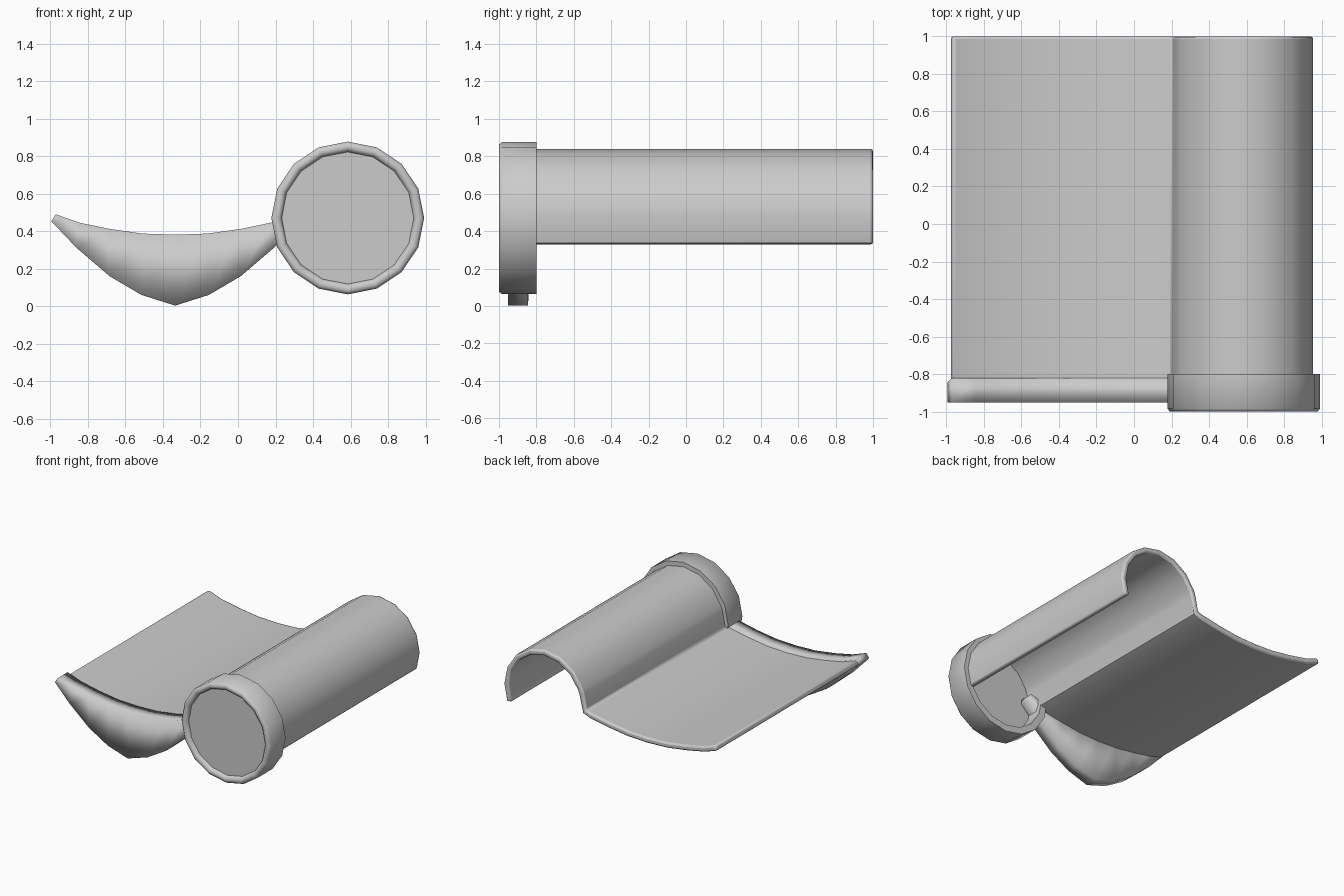
import bpy, bmesh, math
from mathutils import Vector

if "Cube" in bpy.data.objects:
    bpy.data.objects.remove(bpy.data.objects["Cube"])

CX, CZ = 0.585, 0.47      # axis of the roll and its round end cap


def finish(bm, name, angle):
    bmesh.ops.recalc_face_normals(bm, faces=bm.faces)
    me = bpy.data.meshes.new(name)
    bm.to_mesh(me)
    bm.free()
    ob = bpy.data.objects.new(name, me)
    bpy.context.collection.objects.link(ob)
    bpy.ops.object.select_all(action='DESELECT')
    ob.select_set(True)
    bpy.context.view_layer.objects.active = ob
    bpy.ops.object.shade_smooth_by_angle(angle=math.radians(angle))
    return ob


def strip_solid(upper, lower, y0, y1_upper, y1_lower):
    """Solid between two matching xz polylines, from y0 to y1."""
    bm = bmesh.new()
    rows = [[bm.verts.new((u[0], y0, u[1])), bm.verts.new((u[0], y1_upper, u[1])),
             bm.verts.new((l[0], y1_lower, l[1])), bm.verts.new((l[0], y0, l[1]))]
            for u, l in zip(upper, lower)]
    for a, b in zip(rows, rows[1:]):
        for k in range(4):
            j = (k + 1) % 4
            bm.faces.new((a[k], a[j], b[j], b[k]))
    bm.faces.new(rows[0])
    bm.faces.new(rows[-1])
    return bm


# S-shaped tile body: shallow pan running into a raised roll
pan = [(-0.965, 0.475), (-0.85, 0.435), (-0.69, 0.404), (-0.52, 0.38), (-0.34, 0.373),
       (-0.17, 0.38), (0.0, 0.404), (0.16, 0.434), (0.205, 0.447)]
roll = [(CX + 0.37 * math.cos(math.radians(a)), CZ + 0.37 * math.sin(math.radians(a)))
        for a in [172 - 22.5 * 0.35] + [157.5 - 22.5 * i for i in range(9)]]
top = [Vector(p) for p in pan + roll]
under = []
for i, p in enumerate(top):
    before = (p - top[max(i - 1, 0)]).normalized()
    after = (top[min(i + 1, len(top) - 1)] - p).normalized()
    t = (before + after).normalized()
    under.append(p + Vector((t.y, -t.x)) * 0.045)
tile = finish(strip_solid(top, under, -0.94, 1.0, 1.0), "tile_body", 50)
bev = tile.modifiers.new("rounded_edges", 'BEVEL')
bev.width, bev.segments = 0.014, 2
bev.limit_method, bev.angle_limit = 'ANGLE', math.radians(60)

# Drip apron: crescent hanging below the front of the pan
half = [(0.655, 0.49, 0.66, 0.452), (0.51, 0.445, 0.525, 0.31), (0.35, 0.412, 0.35, 0.16),
        (0.175, 0.387, 0.18, 0.06), (0, 0.381, 0, 0.003)]
pts = [(-a, b, -c, d) for a, b, c, d in half] + half[-2::-1]
upper = [(-0.335 + p[0], p[1]) for p in pts]
lower = [(-0.335 + p[2], p[3]) for p in pts]
upper[0] = (-0.972, 0.49)
finish(strip_solid(upper, lower, -0.952, -0.82, -0.845), "drip_apron", 180)

# Round end cap: raised rim with a recessed plate, hollow at the back
profile = [(0, -0.97), (0.352, -0.97), (0.357, -0.99), (0.372, -1), (0.393, -1),
           (0.407, -0.985), (0.407, -0.8), (0.352, -0.8), (0.352, -0.93), (0, -0.93)]
bm = bmesh.new()
vs = [bm.verts.new((r, y, 0)) for r, y in profile]
edges = [bm.edges.new(e) for e in zip(vs, vs[1:])]
bmesh.ops.spin(bm, geom=vs + edges, cent=(0, 0, 0), axis=(0, 1, 0),
               angle=2 * math.pi, steps=16, use_duplicate=False)
bmesh.ops.remove_doubles(bm, verts=bm.verts, dist=0.0005)
bmesh.ops.translate(bm, verts=bm.verts, vec=(CX, 0, CZ))
finish(bm, "round_end_cap", 50)
